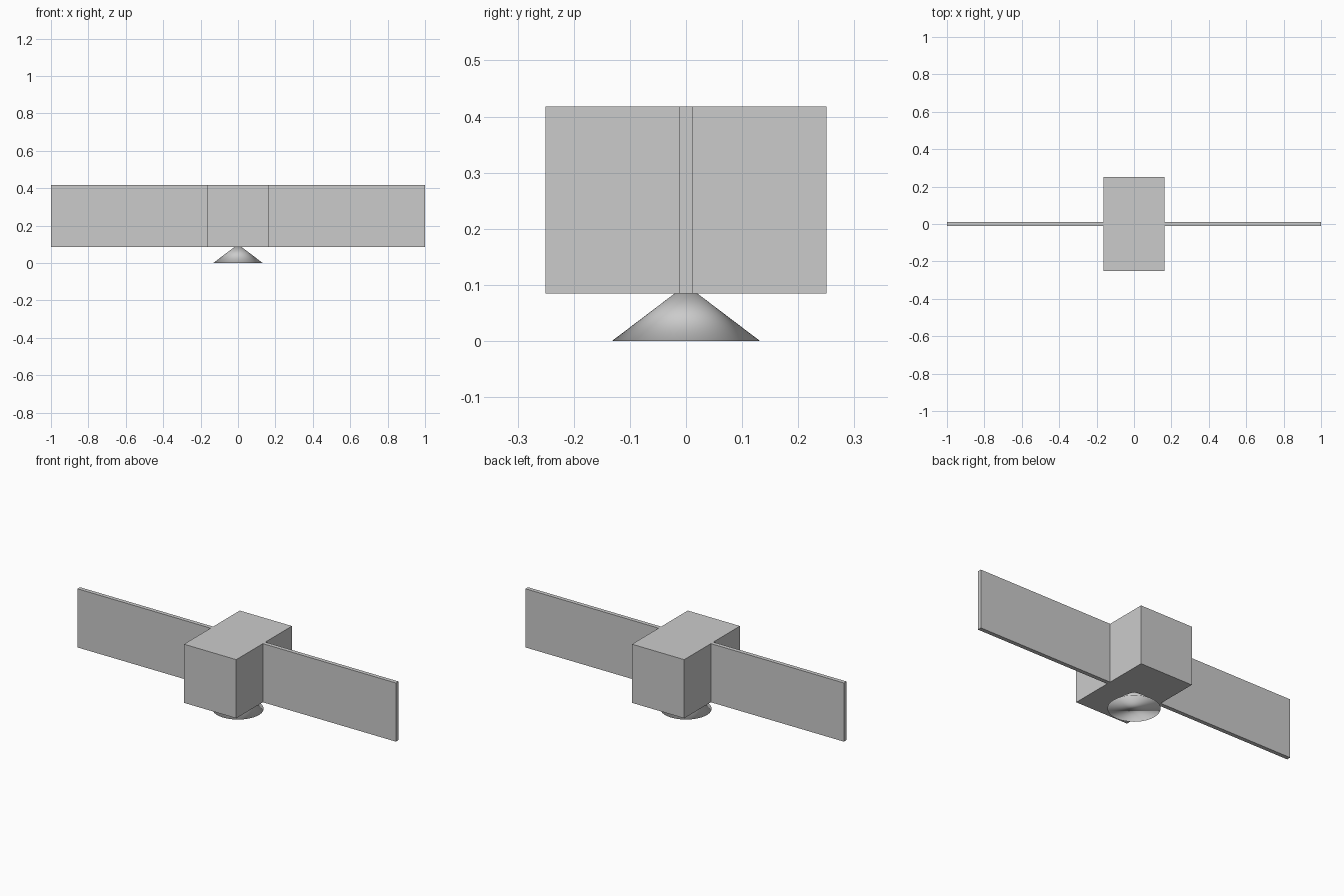
import bpy

if "Cube" in bpy.data.objects:
    bpy.data.objects.remove(bpy.data.objects["Cube"])

Z_MID, HEIGHT = 0.2515, 0.333
BODY_HALF_X = 0.164


def box(name, x0, x1, depth):
    """Box of shared height spanning x0..x1, centred on y = 0."""
    bpy.ops.mesh.primitive_cube_add(size=1, location=((x0 + x1) / 2, 0, Z_MID))
    ob = bpy.context.object
    ob.name = name
    ob.scale = (x1 - x0, depth, HEIGHT)
    bpy.ops.object.transform_apply(location=False, rotation=False, scale=True)
    return ob


# Central body
box("body", -BODY_HALF_X, BODY_HALF_X, 0.5)

# Thin solar panels on both sides
box("left_panel", -1.0, -BODY_HALF_X, 0.023)
box("right_panel", BODY_HALF_X, 1.0, 0.023)

# Dish cone, its tip sunk into the body; normals are smooth across the rim
bpy.ops.mesh.primitive_cone_add(vertices=64, radius1=0.132, radius2=0,
                                depth=0.1, location=(0, 0, 0.05))
dish = bpy.context.object
dish.name = "dish"
bpy.ops.object.shade_smooth()
